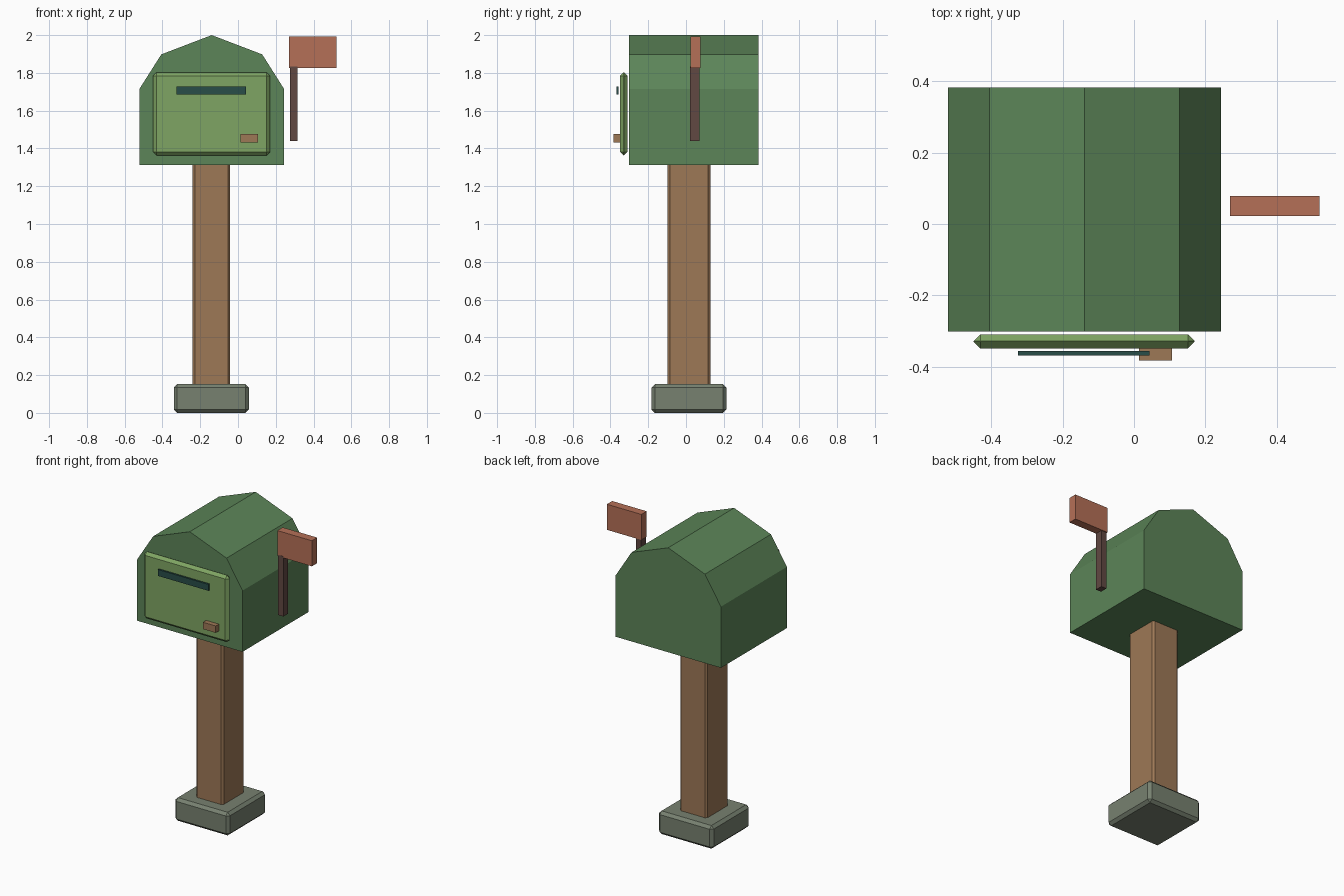
import bpy, bmesh

if "Cube" in bpy.data.objects:
    bpy.data.objects.remove(bpy.data.objects["Cube"])


def material(name, srgb):
    m = bpy.data.materials.new(name)
    lin = [((c / 255 + 0.055) / 1.055) ** 2.4 if c > 10 else c / 3294 for c in srgb]
    m.diffuse_color = (*lin, 1)
    m.use_nodes = True
    m.node_tree.nodes["Principled BSDF"].inputs["Base Color"].default_value = m.diffuse_color
    return m


GREEN = material("body green", (92, 133, 88))
LIGHT_GREEN = material("door green", (127, 165, 99))
WOOD = material("wood brown", (157, 120, 86))
STONE = material("stone grey", (119, 129, 112))
RED = material("flag red", (181, 112, 87))
DARK_BROWN = material("pole brown", (97, 72, 66))
TEAL = material("slot teal", (40, 77, 72))


def finish(name, bm, mat):
    bmesh.ops.recalc_face_normals(bm, faces=bm.faces[:])
    mesh = bpy.data.meshes.new(name)
    bm.to_mesh(mesh)
    bm.free()
    mesh.materials.append(mat)
    obj = bpy.data.objects.new(name, mesh)
    bpy.context.collection.objects.link(obj)
    return obj


def box(name, xs, ys, zs, mat, bevel=0):
    """Box spanning the given ranges, with optional chamfered edges."""
    bm = bmesh.new()
    bmesh.ops.create_cube(bm, size=1)
    for v in bm.verts:
        v.co = [(r[0] + r[1]) / 2 + c * (r[1] - r[0]) for r, c in zip((xs, ys, zs), v.co)]
    if bevel:
        bmesh.ops.bevel(bm, geom=bm.edges[:], offset=bevel, segments=1,
                        affect='EDGES', clamp_overlap=True)
    return finish(name, bm, mat)


# Stone base and wooden post
box("base", (-0.34, 0.058), (-0.183, 0.214), (0, 0.152), STONE, 0.018)
box("post", (-0.24, -0.042), (-0.098, 0.129), (0.13, 1.335), WOOD, 0.012)

# Mailbox body: gambrel profile extruded front to back
CX = -0.139
half = [(0.383, 1.313), (0.383, 1.715), (0.267, 1.898)]
profile = [(CX + x, z) for x, z in half] + [(CX, 2.0)] + [(CX - x, z) for x, z in reversed(half)]
bm = bmesh.new()
front = bm.faces.new([bm.verts.new((x, -0.302, z)) for x, z in profile])
ext = bmesh.ops.extrude_face_region(bm, geom=[front], use_keep_orig=True)
back = [g for g in ext["geom"] if isinstance(g, bmesh.types.BMVert)]
bmesh.ops.translate(bm, verts=back, vec=(0, 0.685, 0))
finish("body", bm, GREEN)

# Door with slot and handle
box("door", (-0.45, 0.17), (-0.349, -0.31), (1.363, 1.803), LIGHT_GREEN, 0.0185)
box("slot", (-0.325, 0.043), (-0.369, -0.357), (1.686, 1.728), TEAL)
box("handle", (0.014, 0.106), (-0.383, -0.35), (1.432, 1.477), WOOD)

# Signal flag on its pole
box("flag_pole", (0.275, 0.314), (0.022, 0.072), (1.44, 1.835), DARK_BROWN)
box("flag", (0.27, 0.521), (0.023, 0.078), (1.825, 1.993), RED)
